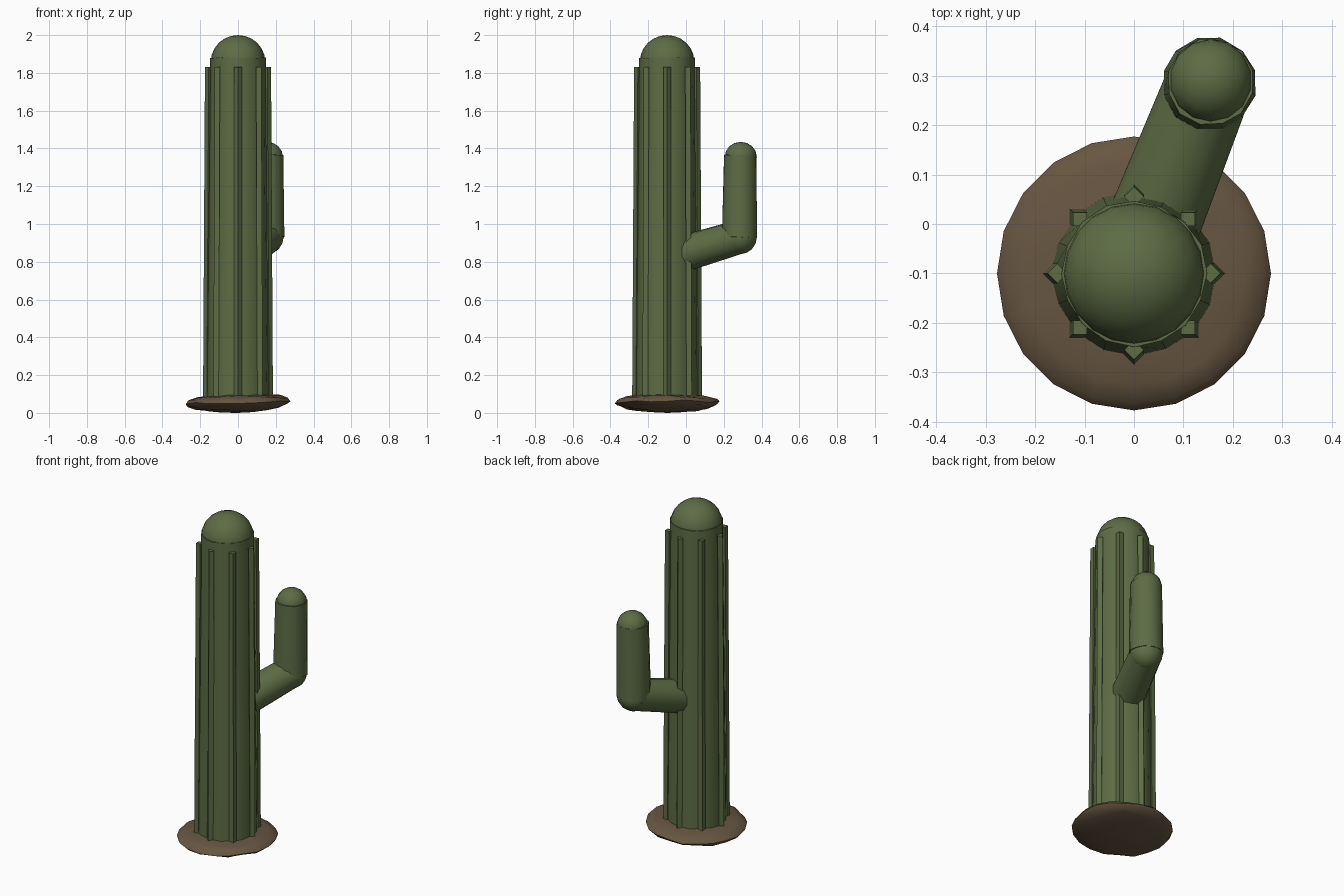
import bpy
import math
import random
from mathutils import Vector

random.seed(4)
cube = bpy.data.objects.get("Cube")
if cube:
    bpy.data.objects.remove(cube, do_unlink=True)


def make_material(name, colour):
    mat = bpy.data.materials.new(name)
    mat.use_nodes = True
    mat.diffuse_color = (*colour, 1)
    mat.node_tree.nodes["Principled BSDF"].inputs["Base Color"].default_value = (*colour, 1)
    return mat


GREEN = make_material("cactus green", (0.11, 0.15, 0.058))
BROWN = make_material("soil brown", (0.135, 0.092, 0.053))


def finish(name, mat, smooth=True, wobble=0.0):
    obj = bpy.context.object
    obj.name = name
    obj.data.materials.append(mat)
    for v in obj.data.vertices:
        v.co += Vector([random.uniform(-wobble, wobble) for _ in range(3)])
    if smooth:
        bpy.ops.object.shade_smooth_by_angle(angle=math.radians(40))
    return obj


def tapered_tube(name, start, end, r_start, r_end, sides, smooth=True, wobble=0.0):
    start, end = Vector(start), Vector(end)
    axis = end - start
    bpy.ops.mesh.primitive_cone_add(
        vertices=sides, radius1=r_start, radius2=r_end, depth=axis.length,
        location=(start + end) / 2, rotation=axis.to_track_quat("Z", "Y").to_euler())
    return finish(name, GREEN, smooth, wobble)


def ball(name, centre, radius, height, mat, segments, rings, wobble=0.0):
    bpy.ops.mesh.primitive_uv_sphere_add(
        segments=segments, ring_count=rings, radius=1, location=centre)
    obj = bpy.context.object
    for v in obj.data.vertices:
        v.co = Vector((v.co.x * radius, v.co.y * radius, v.co.z * height))
    return finish(name, mat, True, wobble)


TRUNK_Y = -0.1

# Soil mound, slightly raised on its left side
mound = ball("soil_mound", (0, TRUNK_Y, 0.05), 0.277, 0.05, BROWN, 20, 10)
for v in mound.data.vertices:
    rim = math.hypot(v.co.x, v.co.y) / 0.277
    v.co.z += rim * (0.035 * v.co.x + random.uniform(-0.007, 0.007)) + 0.006 * rim

# Trunk and rounded crown
tapered_tube("trunk", (0, TRUNK_Y, 0.05), (0, TRUNK_Y, 1.88), 0.166, 0.147, 16, wobble=0.002)
ball("trunk_crown", (0, TRUNK_Y, 1.86), 0.144, 0.14, GREEN, 20, 12)

# Eight square ribs leaning in with the trunk
for i in range(8):
    a = i * math.tau / 8
    c, s = math.cos(a), math.sin(a)
    tapered_tube(f"rib_{i + 1}", (0.165 * c, TRUNK_Y + 0.165 * s, 0.07),
                 (0.155 * c, TRUNK_Y + 0.155 * s, 1.83), 0.02, 0.02, 4, smooth=False)

# Bent arm growing out of the back
elbow = (0.152, 0.284, 0.932)
tapered_tube("lower_arm", (0.02, -0.05, 0.832), elbow, 0.098, 0.09, 14)
ball("elbow", elbow, 0.092, 0.092, GREEN, 14, 8)
tapered_tube("upper_arm", elbow, (0.155, 0.287, 1.365), 0.096, 0.088, 12, wobble=0.002)
ball("arm_crown", (0.155, 0.29, 1.355), 0.085, 0.08, GREEN, 14, 8)
